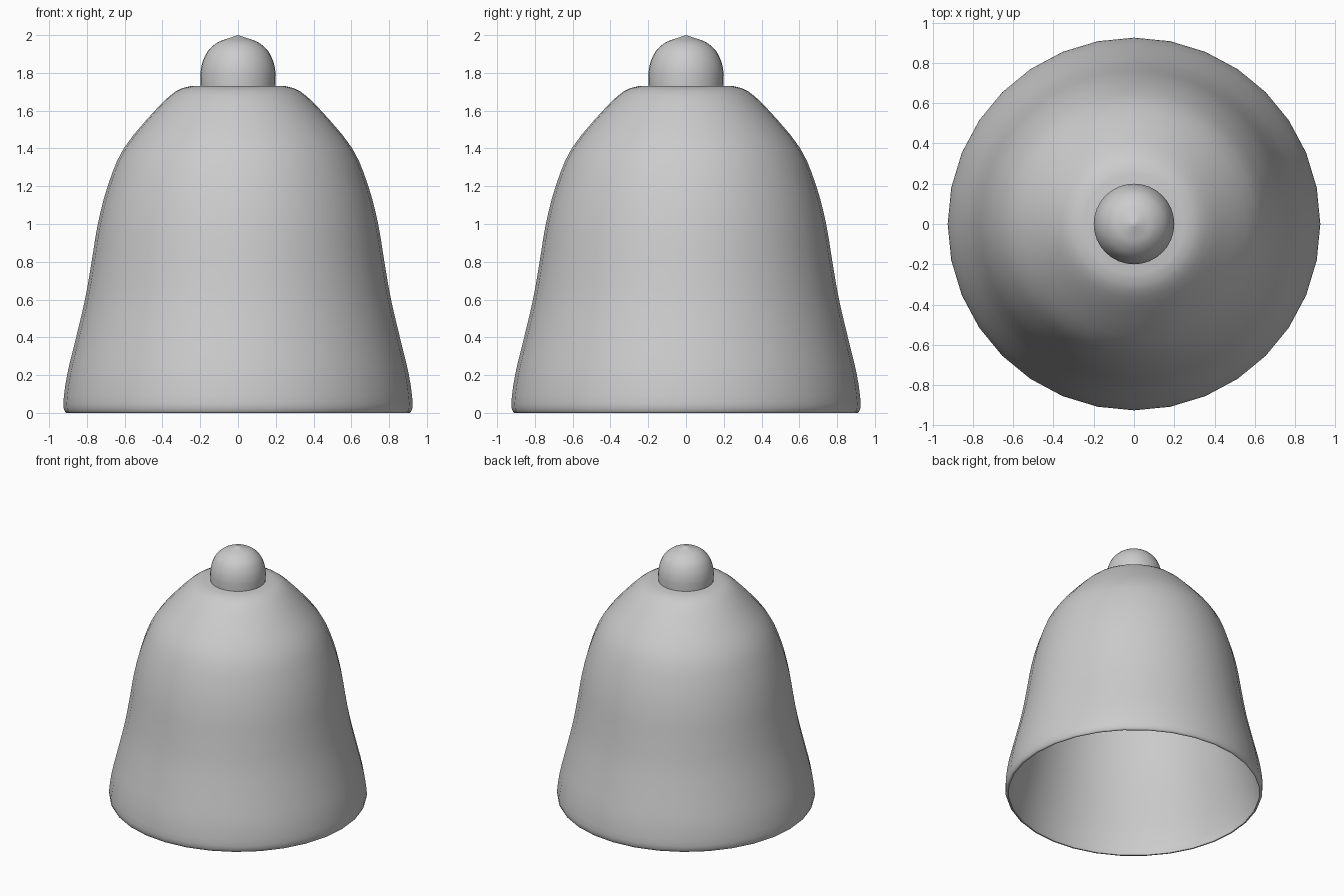
import bpy, bmesh, math

if "Cube" in bpy.data.objects:
    bpy.data.objects.remove(bpy.data.objects["Cube"])

SEGMENTS = 32


def spline(pts, steps=3):
    """Catmull-Rom smoothing of an (r, z) profile."""
    p = [pts[0]] + pts + [pts[-1]]
    out = []
    for i in range(1, len(p) - 2):
        for s in range(steps):
            t = s / steps
            out.append(tuple(
                0.5 * (2 * b + (c - a) * t + (2 * a - 5 * b + 4 * c - d) * t ** 2
                       + (3 * b - a - 3 * c + d) * t ** 3)
                for a, b, c, d in zip(*p[i - 1:i + 3])))
    return out + [pts[-1]]


def lathe(name, profile):
    """Revolve an (r, z) profile around the z axis."""
    bm = bmesh.new()
    verts = [bm.verts.new((r, 0, z)) for r, z in profile]
    edges = [bm.edges.new(pair) for pair in zip(verts, verts[1:])]
    bmesh.ops.spin(bm, geom=verts + edges, cent=(0, 0, 0), axis=(0, 0, 1),
                   angle=math.tau, steps=SEGMENTS, use_duplicate=False)
    bmesh.ops.remove_doubles(bm, verts=bm.verts, dist=0.0005)
    bmesh.ops.recalc_face_normals(bm, faces=bm.faces)
    mesh = bpy.data.meshes.new(name)
    bm.to_mesh(mesh)
    bm.free()
    obj = bpy.data.objects.new(name, mesh)
    bpy.context.collection.objects.link(obj)
    bpy.ops.object.select_all(action='DESELECT')
    obj.select_set(True)
    bpy.context.view_layer.objects.active = obj
    bpy.ops.object.shade_smooth_by_angle(angle=math.radians(50))
    return obj


# Bell body: flared outer wall, thin rim and hollow inside
outer = spline([(0.915, 0.005), (0.925, 0.05), (0.905, 0.2), (0.857, 0.4),
                (0.81, 0.6), (0.775, 0.8), (0.742, 1.0), (0.69, 1.2),
                (0.605, 1.4), (0.44, 1.6), (0.33, 1.702), (0.25, 1.73)])
inner = [(r - 0.016, z - 0.012) for r, z in outer[3:]]
lathe("bell_body", [(0, 1.718)] + inner[::-1] + [(0.9, 0.0), (0.91, 0.0)]
      + outer + [(0, 1.73)])

# Knob: short cylinder with a rounded, slightly peaked top
knob = spline([(0.2, 1.79), (0.19, 1.85), (0.16, 1.915),
               (0.11, 1.96), (0.06, 1.98), (0.0, 2.0)])
lathe("top_knob", [(0, 1.725), (0.198, 1.725)] + knob)
